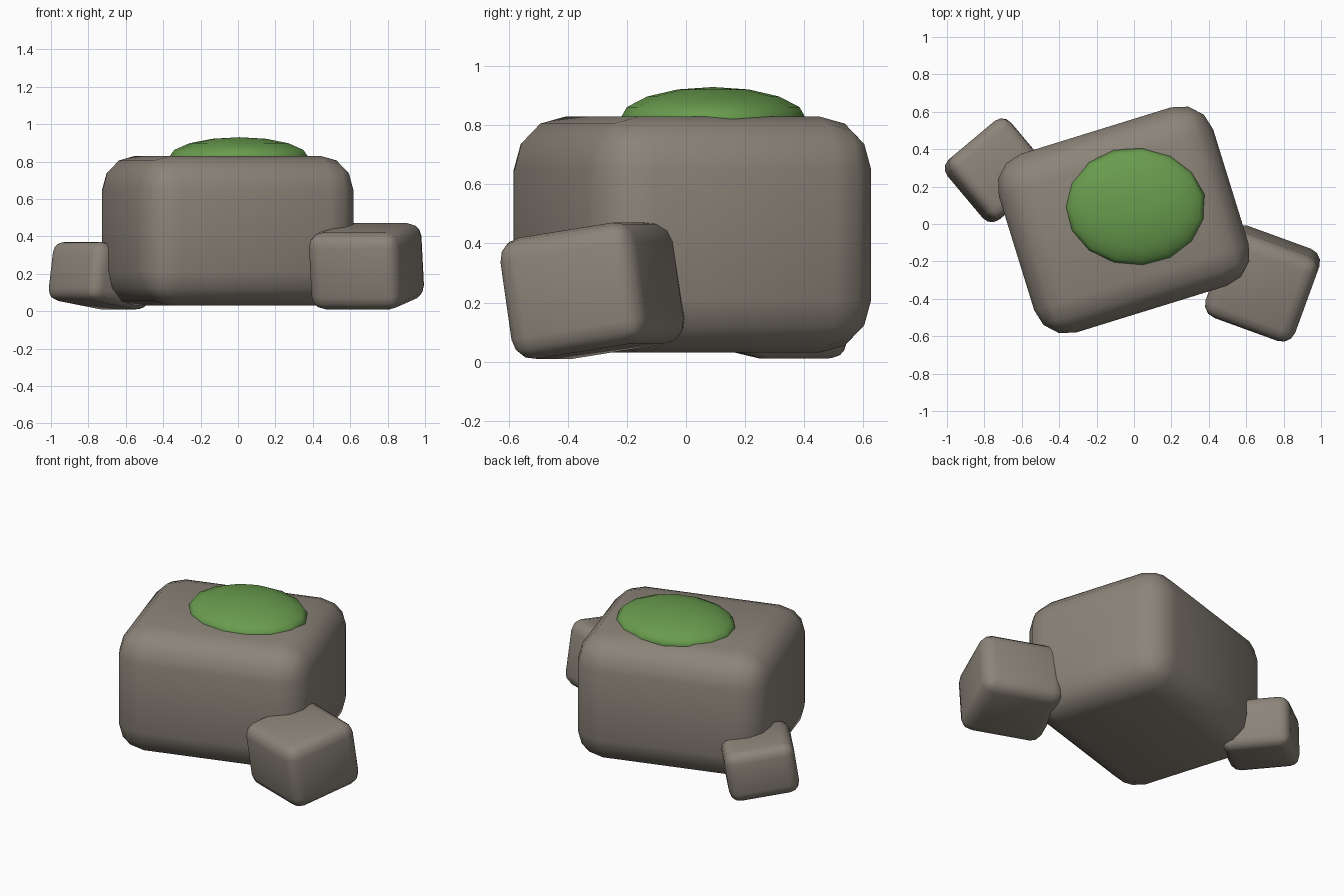
import bpy
import math

if "Cube" in bpy.data.objects:
    bpy.data.objects.remove(bpy.data.objects["Cube"])


def material(name, color):
    m = bpy.data.materials.new(name)
    m.diffuse_color = (*color, 1.0)
    m.use_nodes = True
    m.node_tree.nodes["Principled BSDF"].inputs["Base Color"].default_value = m.diffuse_color
    return m


STONE = material("warm grey stone", (0.26, 0.23, 0.19))
MOSS = material("moss green", (0.14, 0.33, 0.075))


def stone_block(name, center, size, rot, radius, segments):
    """Rounded, tilted block with smooth shading."""
    bpy.ops.mesh.primitive_cube_add(size=1, location=center)
    ob = bpy.context.object
    ob.name = name
    ob.scale = size
    bpy.ops.object.transform_apply(location=False, rotation=False, scale=True)
    ob.rotation_euler = rot
    bev = ob.modifiers.new("rounded edges", 'BEVEL')
    bev.width = radius
    bev.segments = segments
    bev.limit_method = 'NONE'
    ob.data.materials.append(STONE)
    bpy.ops.object.shade_smooth()
    return ob


# Large boulder and two small tilted rocks leaning against it
stone_block("main_boulder", (-0.055, 0.022, 0.43), (1.2, 1.0, 0.8),
            (0, 0, math.radians(17.2)), 0.18, 3)
stone_block("right_rock", (0.687, -0.317, 0.24), (0.51, 0.49, 0.415),
            (0.15, 0, math.radians(-20)), 0.075, 3)
stone_block("left_rock", (-0.733, 0.287, 0.19), (0.42, 0.42, 0.32),
            (0, 0.15, math.radians(40)), 0.063, 3)

# Flattened moss cushion on top of the boulder
bpy.ops.mesh.primitive_uv_sphere_add(segments=15, ring_count=8, radius=1,
                                     location=(0.008, 0.092, 0.82),
                                     rotation=(0, 0, 0))
moss = bpy.context.object
moss.name = "moss_cap"
moss.rotation_euler = (0, 0, math.radians(90))
moss.scale = (0.318, 0.378, 0.11)
moss.data.materials.append(MOSS)
bpy.ops.object.shade_smooth()
